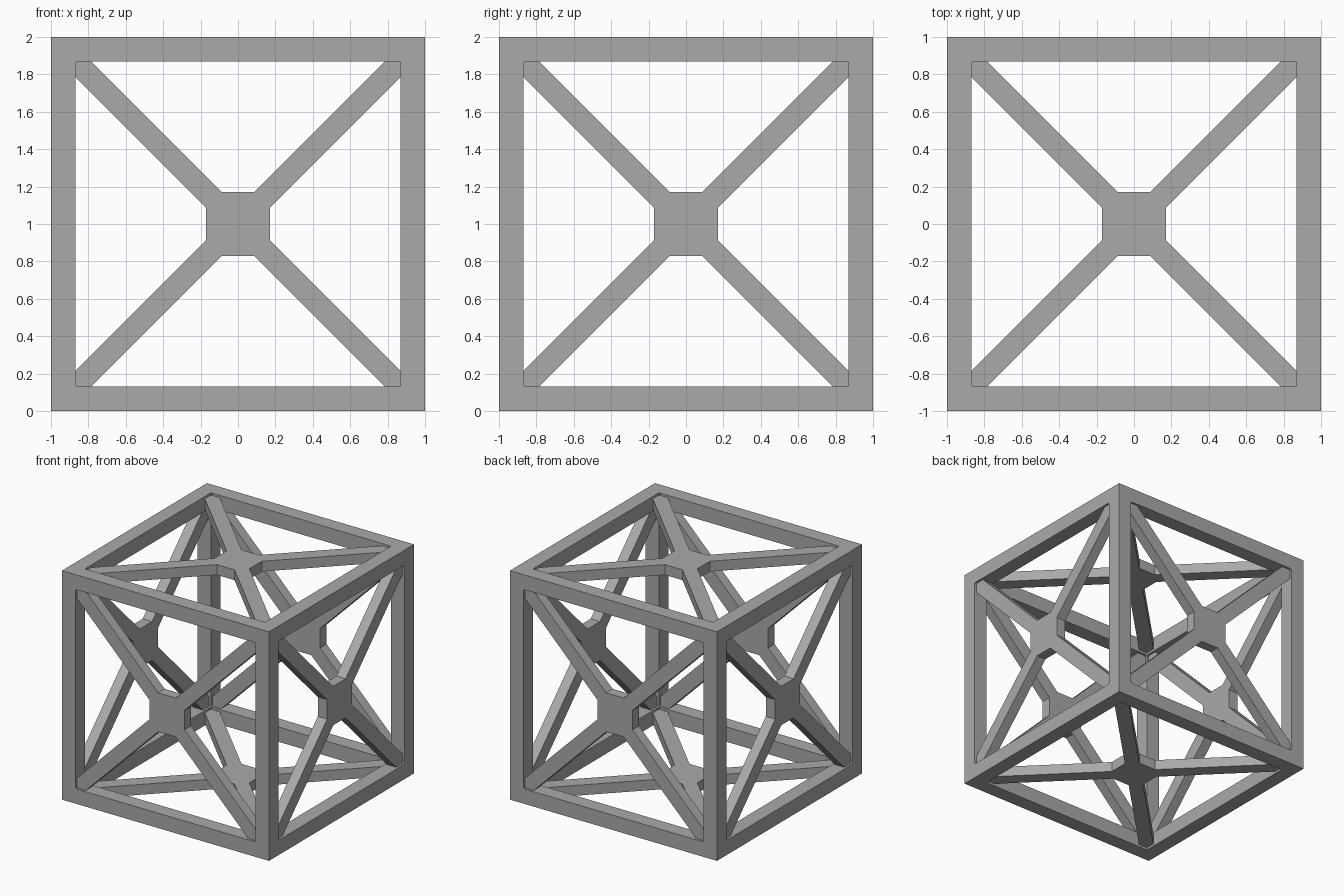
import bpy
import bmesh
from math import pi
from mathutils import Matrix, Vector

cube = bpy.data.objects.get("Cube")
if cube:
    bpy.data.objects.remove(cube, do_unlink=True)

INNER = 0.87      # half width of the openings
THICK = 0.09      # thickness of the cross braces
RECESS = 0.02     # depth of the braces below the frame face
CENTRE = Vector((0, 0, 1))

grey = bpy.data.materials.new("plain grey")
grey.use_nodes = True
colour = (0.4, 0.4, 0.4, 1)
grey.diffuse_color = colour
grey.node_tree.nodes["Principled BSDF"].inputs["Base Color"].default_value = colour


def prism(name, outline, z0, z1, turn):
    """Extrude an outline along z, then turn it about the cube's centre."""
    bm = bmesh.new()
    face = bm.faces.new([bm.verts.new((x, y, z0)) for x, y in outline])
    top = bmesh.ops.extrude_face_region(bm, geom=[face])["geom"]
    verts = [v for v in top if isinstance(v, bmesh.types.BMVert)]
    bmesh.ops.translate(bm, verts=verts, vec=(0, 0, z1 - z0))
    bmesh.ops.recalc_face_normals(bm, faces=bm.faces)
    bm.transform(Matrix.Translation(CENTRE) @ turn)
    mesh = bpy.data.meshes.new(name)
    bm.to_mesh(mesh)
    bm.free()
    mesh.materials.append(grey)
    obj = bpy.data.objects.new(name, mesh)
    bpy.context.collection.objects.link(obj)
    return obj


def four_fold(points):
    """Repeat points at each quarter turn."""
    turns = [lambda x, y: (x, y), lambda x, y: (-y, x),
             lambda x, y: (-x, -y), lambda x, y: (y, -x)]
    return [t(x, y) for t in turns for x, y in points]


def rot(angle, axis):
    return Matrix.Rotation(angle, 4, axis)


# Outer cage: a cube with an opening cut along each axis
square = four_fold([(1, 1)])
cage = prism("outer_frame", square, -1, 1, Matrix())
soft_square = four_fold([(INNER, INNER - 0.01), (INNER - 0.01, INNER)])
for axis, turn in {"z": Matrix(), "y": rot(pi / 2, "X"), "x": rot(pi / 2, "Y")}.items():
    cutter = prism("cutter_" + axis, soft_square, -1.2, 1.2, turn)
    cutter.hide_render = True
    cutter.hide_set(True)
    cut = cage.modifiers.new("opening_" + axis, "BOOLEAN")
    cut.operation = "DIFFERENCE"
    cut.solver = "EXACT"
    cut.object = cutter

# Cross brace with a square hub on every side
cross = four_fold([(0.17, 0.085), (INNER, INNER - 0.085),
                   (INNER, INNER), (INNER - 0.085, INNER), (0.085, 0.17)])
sides = {"top": Matrix(), "bottom": rot(pi, "X"),
         "front": rot(pi / 2, "X"), "back": rot(-pi / 2, "X"),
         "left": rot(pi / 2, "Y"), "right": rot(-pi / 2, "Y")}
for side, turn in sides.items():
    prism(side + "_cross_brace", cross, 1 - RECESS - THICK, 1 - RECESS, turn)
